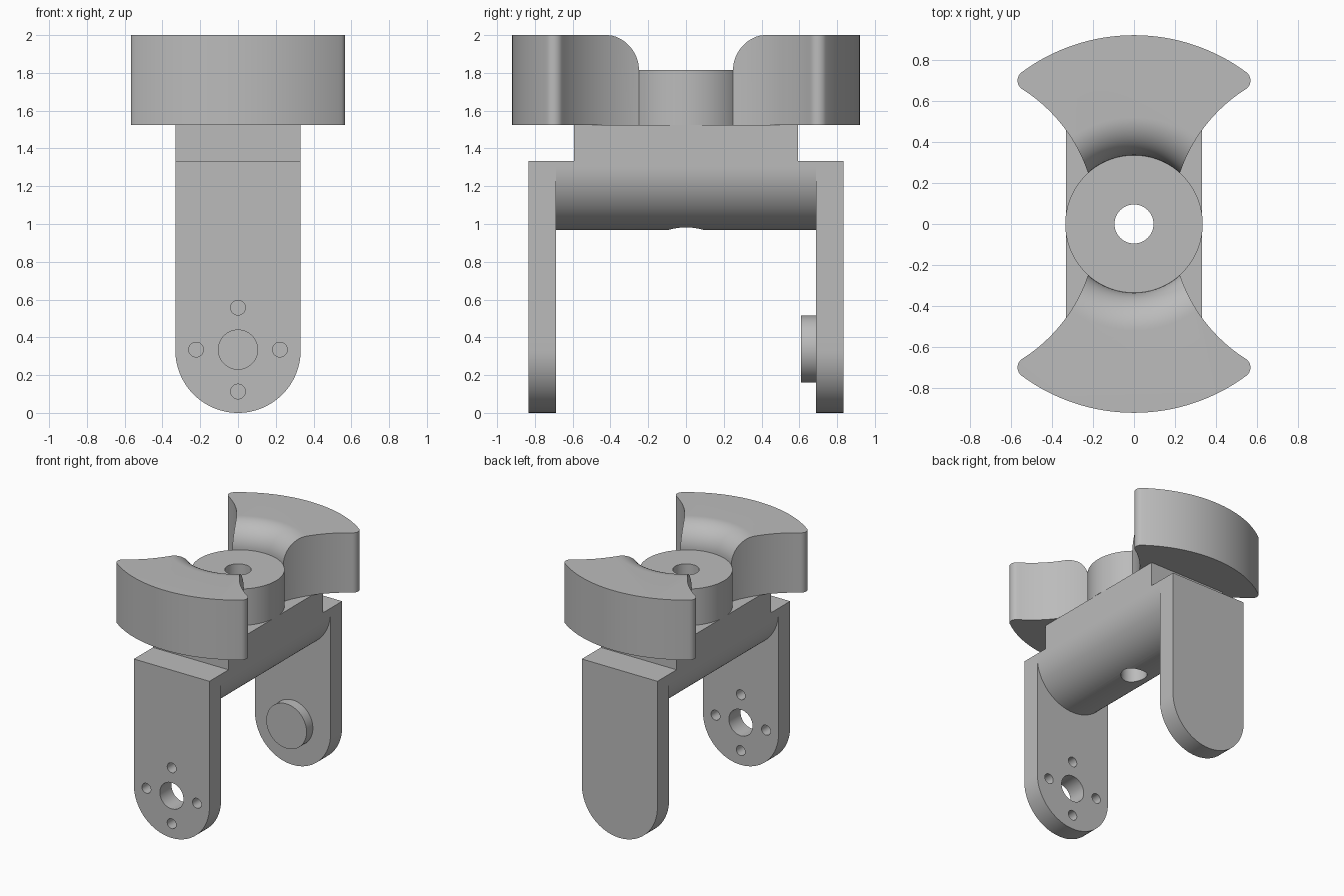
import bpy, bmesh
from math import sin, cos, pi, atan2, hypot, sqrt
from mathutils import Matrix

if "Cube" in bpy.data.objects:
    bpy.data.objects.remove(bpy.data.objects["Cube"], do_unlink=True)

# One grey material
grey = bpy.data.materials.new("plain grey")
grey.use_nodes = True
GREY = (0.5, 0.5, 0.5, 1)
grey.diffuse_color = GREY
grey.node_tree.nodes["Principled BSDF"].inputs["Base Color"].default_value = GREY


def arc(cx, cy, r, a, b, n):
    return [(cx + r * cos(a + (b - a) * i / n), cy + r * sin(a + (b - a) * i / n))
            for i in range(n + 1)]


def circle(cx, cy, r, n=64):
    return arc(cx, cy, r, 0, 2 * pi, n)[:-1]


def finish(name, bm):
    bmesh.ops.recalc_face_normals(bm, faces=bm.faces)
    mesh = bpy.data.meshes.new(name)
    bm.to_mesh(mesh)
    bm.free()
    mesh.materials.append(grey)
    ob = bpy.data.objects.new(name, mesh)
    bpy.context.collection.objects.link(ob)
    return ob


def prism(name, outline, axis, low, high):
    """Extrude an outline along y (outline in x, z) or z (outline in x, y)."""
    place = (lambda u, v, h: (u, h, v)) if axis == "y" else (lambda u, v, h: (u, v, h))
    bm = bmesh.new()
    face = bm.faces.new([bm.verts.new(place(u, v, low)) for u, v in outline])
    new = bmesh.ops.extrude_face_region(bm, geom=[face])["geom"]
    bmesh.ops.translate(bm, vec=place(0, 0, high - low),
                        verts=[g for g in new if isinstance(g, bmesh.types.BMVert)])
    return finish(name, bm)


def revolve(name, profile, steps=96):
    """Spin a closed (radius, z) profile that starts and ends on the z axis."""
    bm = bmesh.new()
    verts = [bm.verts.new((r, 0, z)) for r, z in profile]
    edges = [bm.edges.new(pair) for pair in zip(verts, verts[1:])]
    bmesh.ops.spin(bm, geom=verts + edges, axis=(0, 0, 1), cent=(0, 0, 0),
                   angle=2 * pi, steps=steps)
    bmesh.ops.remove_doubles(bm, verts=bm.verts, dist=0.00001)
    return finish(name, bm)


def select(ob):
    bpy.ops.object.select_all(action="DESELECT")
    ob.select_set(True)
    bpy.context.view_layer.objects.active = ob


def cut(ob, cutter):
    cutter.hide_render = True
    mod = ob.modifiers.new("cut", "BOOLEAN")
    mod.operation = "DIFFERENCE"
    mod.solver = "EXACT"
    mod.object = cutter
    select(ob)
    bpy.ops.object.modifier_apply(modifier=mod.name)
    bpy.data.objects.remove(cutter, do_unlink=True)


W = 0.332          # half width of the bracket
LEG_IN, LEG_OUT = 0.687, 0.833
STEP_Z, HEAD_Z, HUB_Z, TOP_Z = 1.333, 1.525, 1.815, 2.0
PIVOT_Z = 0.335

# Legs with rounded feet
leg_outline = arc(0, W, W, pi, 2 * pi, 48) + [(W, STEP_Z), (-W, STEP_Z)]
front_leg = prism("front_leg", leg_outline, "y", -LEG_OUT, -LEG_IN)
back_leg = prism("back_leg", leg_outline, "y", LEG_IN, LEG_OUT)

# Centre hole and four screw holes in the front leg
holes = [(0, 0, 0.104)] + [(0.222 * cos(k * pi / 2), 0.222 * sin(k * pi / 2), 0.039)
                           for k in range(4)]
for x, z, r in holes:
    cut(front_leg, prism("hole_cutter", circle(x, PIVOT_Z + z, r, 48), "y", -1, -0.5))

# Round boss inside the back leg
boss = prism("pivot_boss", circle(0, PIVOT_Z + 0.003, 0.177), "y", 0.608, LEG_IN)

# Bridge with a rounded belly, and the raised saddle above it
bridge = prism("bridge", arc(0, 0.968 + W, W, pi, 2 * pi, 48) + [(W, STEP_Z), (-W, STEP_Z)],
               "y", -LEG_IN, LEG_IN)
saddle = prism("saddle", [(-W, STEP_Z), (W, STEP_Z), (W, HEAD_Z), (-W, HEAD_Z)],
               "y", -0.593, 0.593)

# Round hub
HUB_R = 0.335
hub = prism("hub", circle(0, 0, HUB_R, 96), "z", HEAD_Z, HUB_Z)

# Vertical bore through hub, saddle and bridge
for part in (hub, saddle, bridge):
    cut(part, prism("bore_cutter", circle(0, 0, 0.095), "z", 0.5, 2.2))

# Flared lobe outline: outer rim, rounded tip and hollow flank, mirrored in x
RIM, TIP, FLANK, FLANK_X = 0.92, 0.05, 0.778, 0.961
tip_x = ((RIM - TIP) ** 2 - (FLANK + TIP) ** 2 + FLANK_X ** 2) / (2 * FLANK_X)
tip_y = sqrt((RIM - TIP) ** 2 - tip_x ** 2)
rim_angle = atan2(tip_y, tip_x)
flank_angle = atan2(tip_y, tip_x - FLANK_X)
half = (arc(0, 0, RIM, pi / 2, rim_angle, 24)
        + arc(tip_x, tip_y, TIP, rim_angle, flank_angle - pi, 12)[1:]
        + arc(FLANK_X, 0, FLANK, flank_angle, 2.838, 24)[1:])
lobe_outline = half + [(-x, y) for x, y in half[:0:-1]]

# Lobes, with the top rounded over towards the hub
ROUND = TOP_Z - HUB_Z
for name, side in (("front_lobe", -1), ("back_lobe", 1)):
    lobe = prism(name, [(x, y * side) for x, y in lobe_outline], "z", HEAD_Z, TOP_Z)
    profile = ([(0, HUB_Z - 0.02), (HUB_R - 0.001, HUB_Z - 0.02)]
               + arc(HUB_R + ROUND, HUB_Z, ROUND, pi, pi / 2, 16)
               + [(HUB_R + ROUND, 2.2), (0, 2.2)])
    cut(lobe, revolve("round_cutter", profile))

# Smooth curved walls, keep edges sharp
for ob in list(bpy.context.collection.objects):
    if ob.type == "MESH" and grey.name in ob.data.materials:
        select(ob)
        bpy.ops.object.shade_smooth_by_angle(angle=pi / 6)
